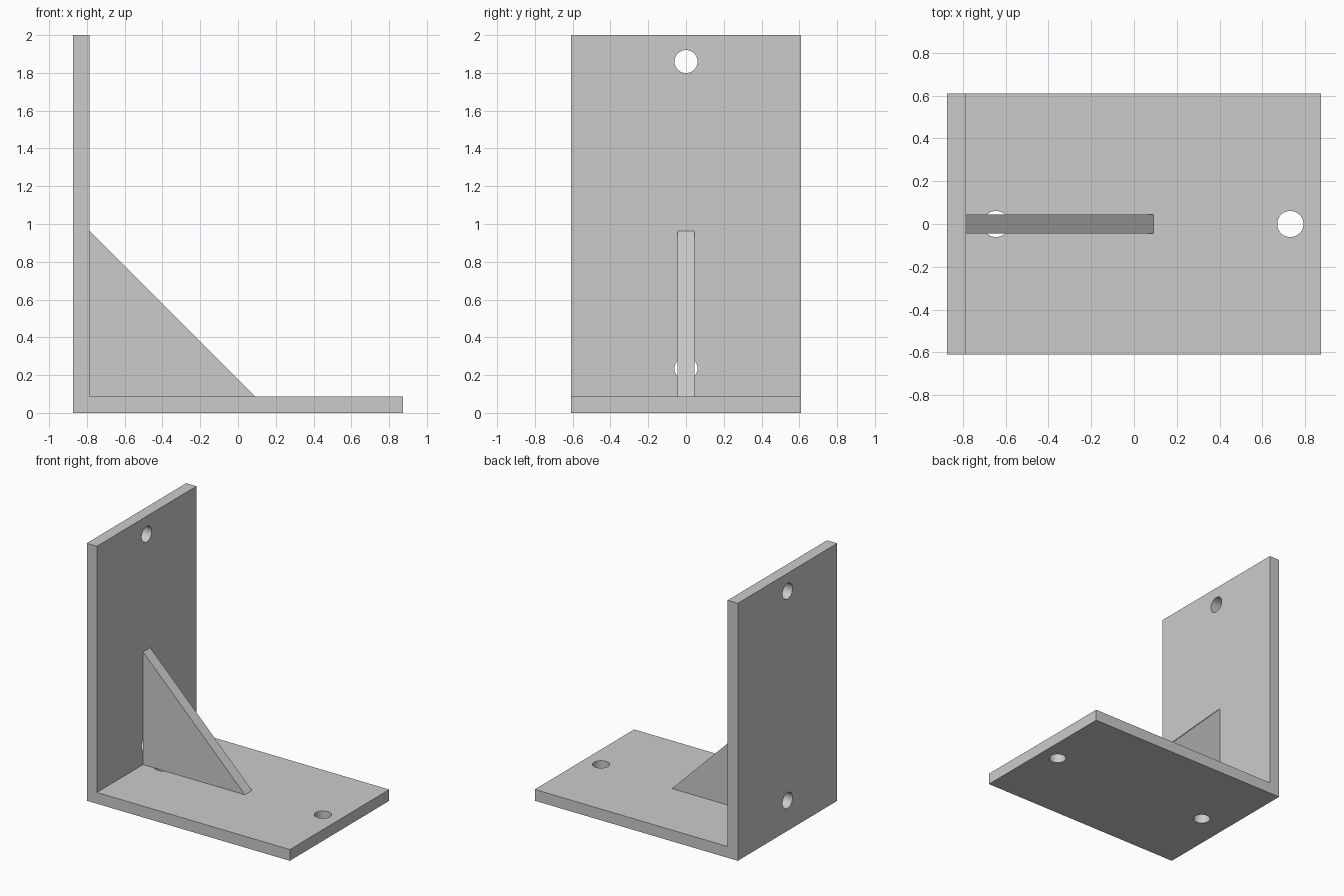
import bpy
import bmesh
from math import pi

cube = bpy.data.objects.get("Cube")
if cube:
    bpy.data.objects.remove(cube, do_unlink=True)

LENGTH, DEPTH, HEIGHT, THICK = 1.745, 1.22, 2.0, 0.0875
RIB = 0.875          # leg length of the triangular rib
HOLE_RADIUS = 0.061
LEFT = -LENGTH / 2
INNER = LEFT + THICK

grey = bpy.data.materials.new("grey metal")
grey.use_nodes = True
grey.diffuse_color = (0.6, 0.6, 0.6, 1)
grey.node_tree.nodes["Principled BSDF"].inputs["Base Color"].default_value = (0.6, 0.6, 0.6, 1)


def extrude_profile(name, profile, width):
    """Extrude an (x, z) outline along y, centred on y = 0."""
    bm = bmesh.new()
    face = bm.faces.new([bm.verts.new((x, -width / 2, z)) for x, z in profile])
    extruded = bmesh.ops.extrude_face_region(bm, geom=[face])["geom"]
    verts = [v for v in extruded if isinstance(v, bmesh.types.BMVert)]
    bmesh.ops.translate(bm, verts=verts, vec=(0, width, 0))
    bmesh.ops.recalc_face_normals(bm, faces=bm.faces)
    mesh = bpy.data.meshes.new(name)
    bm.to_mesh(mesh)
    bm.free()
    mesh.materials.append(grey)
    obj = bpy.data.objects.new(name, mesh)
    bpy.context.collection.objects.link(obj)
    return obj


def drill(obj, location, rotation):
    """Cut a round through hole."""
    bpy.ops.mesh.primitive_cylinder_add(vertices=48, radius=HOLE_RADIUS, depth=THICK * 2,
                                        location=location, rotation=rotation)
    cutter = bpy.context.object
    cutter.name = "hole_cutter"
    cutter.hide_render = True
    cutter.data.materials.append(grey)
    mod = obj.modifiers.new("hole", 'BOOLEAN')
    mod.operation = 'DIFFERENCE'
    mod.solver = 'EXACT'
    mod.object = cutter
    bpy.context.view_layer.objects.active = obj
    bpy.ops.object.modifier_apply(modifier=mod.name)
    bpy.data.objects.remove(cutter, do_unlink=True)


# L-shaped plate: upright wall and base in one piece
bracket = extrude_profile("angle_bracket", [
    (LEFT, 0), (-LEFT, 0), (-LEFT, THICK),
    (INNER, THICK), (INNER, HEIGHT), (LEFT, HEIGHT)], DEPTH)

# Screw holes in the base and in the wall
for x in (-0.645, 0.73):
    drill(bracket, (x, 0, THICK / 2), (0, 0, 0))
for z in (0.235, 1.86):
    drill(bracket, (LEFT + THICK / 2, 0, z), (0, pi / 2, 0))

# Triangular stiffening rib in the corner
rib = extrude_profile("corner_rib", [
    (INNER, THICK), (INNER + RIB, THICK), (INNER, THICK + RIB)], THICK)

# Smooth hole walls, sharp plate edges
bpy.ops.object.select_all(action='DESELECT')
bracket.select_set(True)
bpy.context.view_layer.objects.active = bracket
bpy.ops.object.shade_smooth_by_angle(angle=pi / 6)
